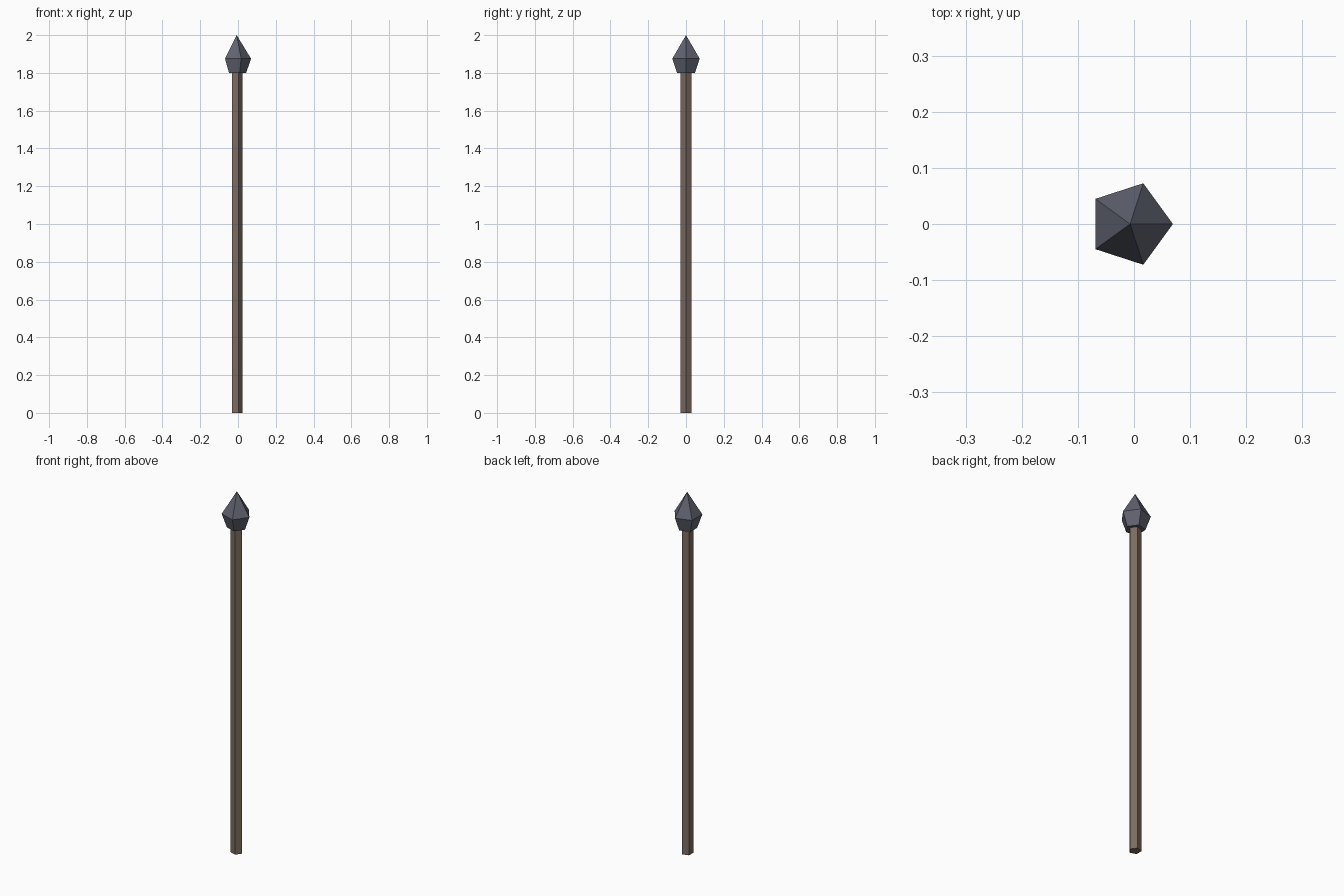
import bpy, math

if "Cube" in bpy.data.objects:
    bpy.data.objects.remove(bpy.data.objects["Cube"])

CX = -0.007  # axis of the five-sided spear, so its bounding box is centred


def material(name, rgb):
    m = bpy.data.materials.new(name)
    m.diffuse_color = (*rgb, 1)
    m.use_nodes = True
    m.node_tree.nodes["Principled BSDF"].inputs["Base Color"].default_value = m.diffuse_color
    return m


def lathe(name, rings, mat, sides=5):
    """Stack of (radius, z) rings; radius 0 makes a point."""
    verts, loops = [], []
    for r, z in rings:
        n = sides if r else 1
        loops.append(list(range(len(verts), len(verts) + n)))
        for i in range(n):
            a = math.tau * i / sides
            verts.append((CX + r * math.cos(a), r * math.sin(a), z))
    faces = [loops[0][::-1]]
    for lo, hi in zip(loops, loops[1:]):
        for i in range(sides):
            j = (i + 1) % sides
            if len(hi) == 1:
                faces.append((lo[i], lo[j], hi[0]))
            else:
                faces.append((lo[i], lo[j], hi[j], hi[i]))
    if len(loops[-1]) > 1:
        faces.append(loops[-1])
    me = bpy.data.meshes.new(name)
    me.from_pydata(verts, [], faces)
    me.materials.append(mat)
    ob = bpy.data.objects.new(name, me)
    bpy.context.collection.objects.link(ob)
    return ob


wood = material("weathered_wood", (0.20, 0.15, 0.115))
iron = material("dark_iron", (0.115, 0.125, 0.16))

# long wooden pole
lathe("shaft", [(0.031, 0), (0.031, 1.81)], wood)
# faceted metal point
lathe("spear_head", [(0.05, 1.80), (0.0763, 1.875), (0, 2.0)], iron)
